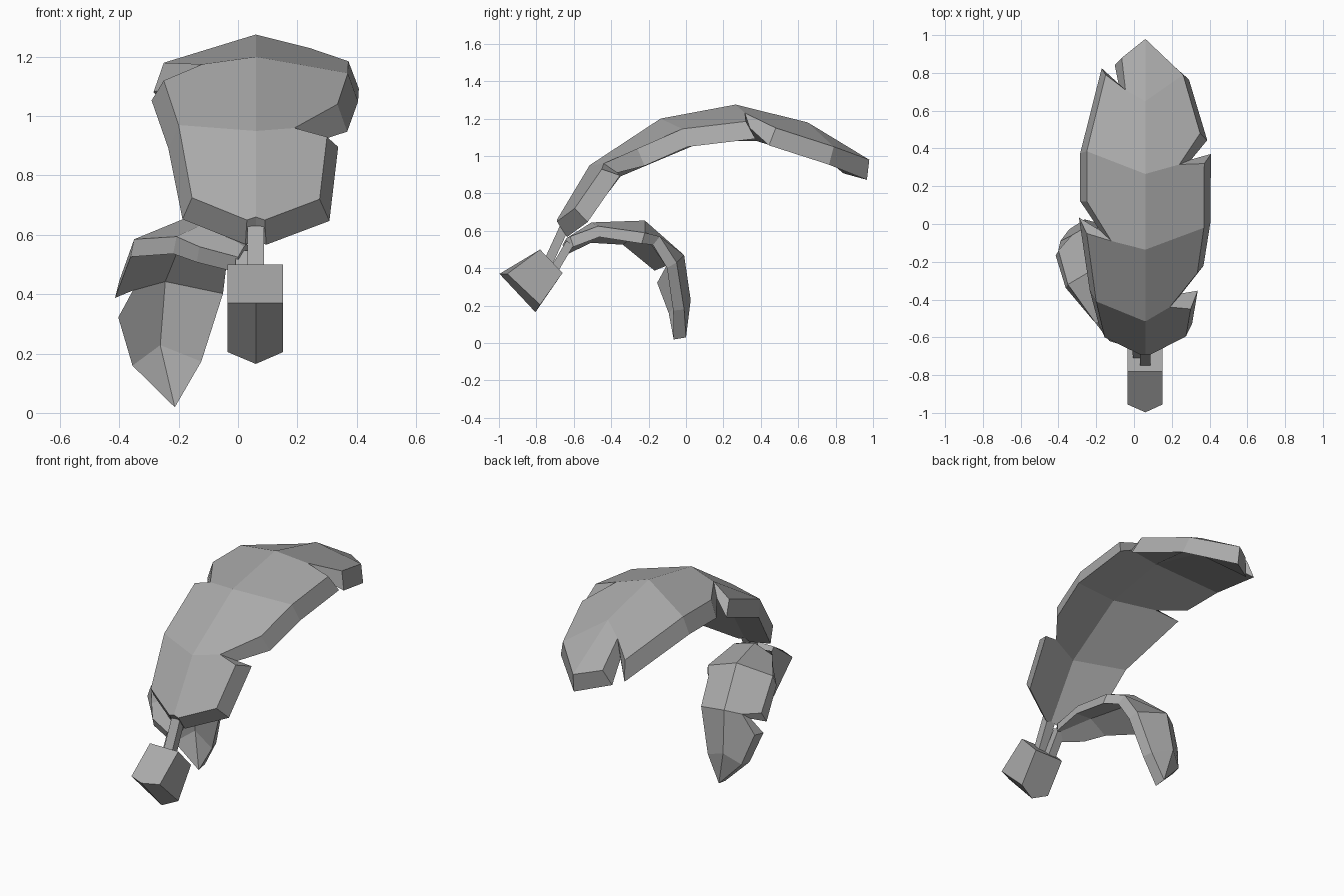
import bpy, bmesh
from mathutils import Vector

if "Cube" in bpy.data.objects:
    bpy.data.objects.remove(bpy.data.objects["Cube"])

grey = bpy.data.materials.new("leaf_grey")
grey.diffuse_color = (0.4, 0.4, 0.4, 1)
grey.use_nodes = True
grey.node_tree.nodes["Principled BSDF"].inputs["Base Color"].default_value = grey.diffuse_color


def finish(name, bm):
    bmesh.ops.recalc_face_normals(bm, faces=bm.faces)
    mesh = bpy.data.meshes.new(name)
    bm.to_mesh(mesh)
    bm.free()
    mesh.materials.append(grey)
    obj = bpy.data.objects.new(name, mesh)
    bpy.context.collection.objects.link(obj)


def leaf(name, ridge, left, right, thickness, flare):
    """Folded leaf: one panel per ridge segment and side, thickened downwards
    with rim walls that flare outwards."""
    bm = bmesh.new()
    verts = {}

    def vert(p):
        if p not in verts:
            verts[p] = bm.verts.new(p)
        return verts[p]

    for side, flip in ((left, True), (right, False)):
        for i, rim in enumerate(side):
            start = rim if i == 0 else [side[i - 1][-1]] + rim
            loop = [ridge[i]] + start
            if loop[-1] != ridge[i + 1]:
                loop.append(ridge[i + 1])
            panel = [vert(p) for p in loop]
            bm.faces.new(panel[::-1] if flip else panel)
    bm.normal_update()
    top = list(bm.faces)
    rim_edges = [e for e in bm.edges if e.is_boundary]
    # outward directions of the rim edges meeting at each rim point
    out = {}
    for e in rim_edges:
        lp = e.link_loops[0]
        t = lp.link_loop_next.vert.co - lp.vert.co
        o = t.cross(lp.face.normal).normalized()
        for v in e.verts:
            out.setdefault(v, []).append(o)
    low = {}
    for v in list(bm.verts):
        n = Vector((0, v.normal.y, v.normal.z)).normalized()
        co = v.co - n * thickness
        if v in out:
            a, b = out[v]
            m = (a + b) / max(1 + a.dot(b), .3)
            co += m * min(1, 2 / max(m.length, .01)) * flare
        low[v] = bm.verts.new(co)
    for f in top:
        bm.faces.new([low[v] for v in reversed(f.verts)])
    for e in rim_edges:
        a, b = e.verts
        bm.faces.new([a, b, low[b], low[a]])
    finish(name, bm)


def stem(name, a, b, width, depth):
    """Square bar between two points."""
    a, b = Vector(a), Vector(b)
    side = Vector((width / 2, 0, 0))
    up = (b - a).cross(side).normalized() * depth / 2
    bm = bmesh.new()
    rings = [[bm.verts.new(p + s * side + t * up)
              for s, t in ((-1, -1), (1, -1), (1, 1), (-1, 1))] for p in (a, b)]
    for i in range(4):
        j = (i + 1) % 4
        bm.faces.new([rings[0][i], rings[0][j], rings[1][j], rings[1][i]])
    bm.faces.new(rings[0][::-1])
    bm.faces.new(rings[1])
    finish(name, bm)


# large arching leaf with notched rim
tip = (.06, .98, .98)
leaf("large_leaf",
     [(.06, -.69, .66), (.06, -.516, .95), (.06, -.136, 1.2),
      (.06, .265, 1.275), (.06, .65, 1.18), tip],
     [[(.03, -.69, .65), (-.155, -.6, .725), (-.2, -.41, .97)],
      [(-.25, -.05, 1.12), (-.12, -.09, 1.175)],
      [(-.25, .12, 1.18), (-.25, .385, 1.18)],
      [(-.15, .79, 1.05), (-.045, .71, 1.12)],
      [(-.065, .88, 1.0), tip]],
     [[(.09, -.69, .65), (.275, -.595, .72), (.3, -.45, .93), (.19, -.44, .96)],
      [(.335, -.26, 1.04), (.37, -.02, 1.145)],
      [(.372, .32, 1.185), (.24, .315, 1.23)],
      [(.35, .48, 1.15), (.26, .79, 1.05)],
      [tip]], .09, .036)

# small drooping leaf
tip = (-.217, 0, .03)
leaf("small_leaf",
     [(.02, -.64, .56), (-.1, -.505, .645), (-.18, -.22, .655),
      (-.245, -.01, .47), (-.262, .025, .23), tip],
     [[(0, -.66, .525), (-.13, -.62, .56), (-.207, -.52, .594)],
      [(-.35, -.32, .585)],
      [(-.4, -.14, .445), (-.33, -.06, .45)],
      [(-.39, -.09, .33), (-.345, -.03, .165)],
      [tip]],
     [[(.03, -.62, .57), (.01, -.47, .625)],
      [(.01, -.22, .59)],
      [(-.05, -.14, .57), (-.065, -.05, .43)],
      [(-.137, -.01, .18)],
      [tip]], .055, .015)

stem("large_stem", (.06, -.735, .435), (.06, -.65, .62), .055, .05)
stem("small_stem", (.02, -.7, .4), (.015, -.62, .535), .05, .045)

# tapered base block with a creased end
bm = bmesh.new()
profile = {"b": (-.78, .5), "c": (-.66, .375), "d": (-.78, .205), "a": (-.955, .37)}
lf, rt = [{k: bm.verts.new((x, y, z)) for k, (y, z) in profile.items()}
          for x in (-.035, .152)]
a, d = bm.verts.new((.06, -.997, .37)), bm.verts.new((.06, -.805, .165))
for s in (lf, rt):
    bm.faces.new([s[k] for k in "bcda"])
    bm.faces.new([s["a"], s["d"], d, a])
bm.faces.new([lf["b"], rt["b"], rt["c"], lf["c"]])
bm.faces.new([lf["a"], a, rt["a"], rt["b"], lf["b"]])
bm.faces.new([lf["c"], rt["c"], rt["d"], d, lf["d"]])
finish("base_block", bm)
